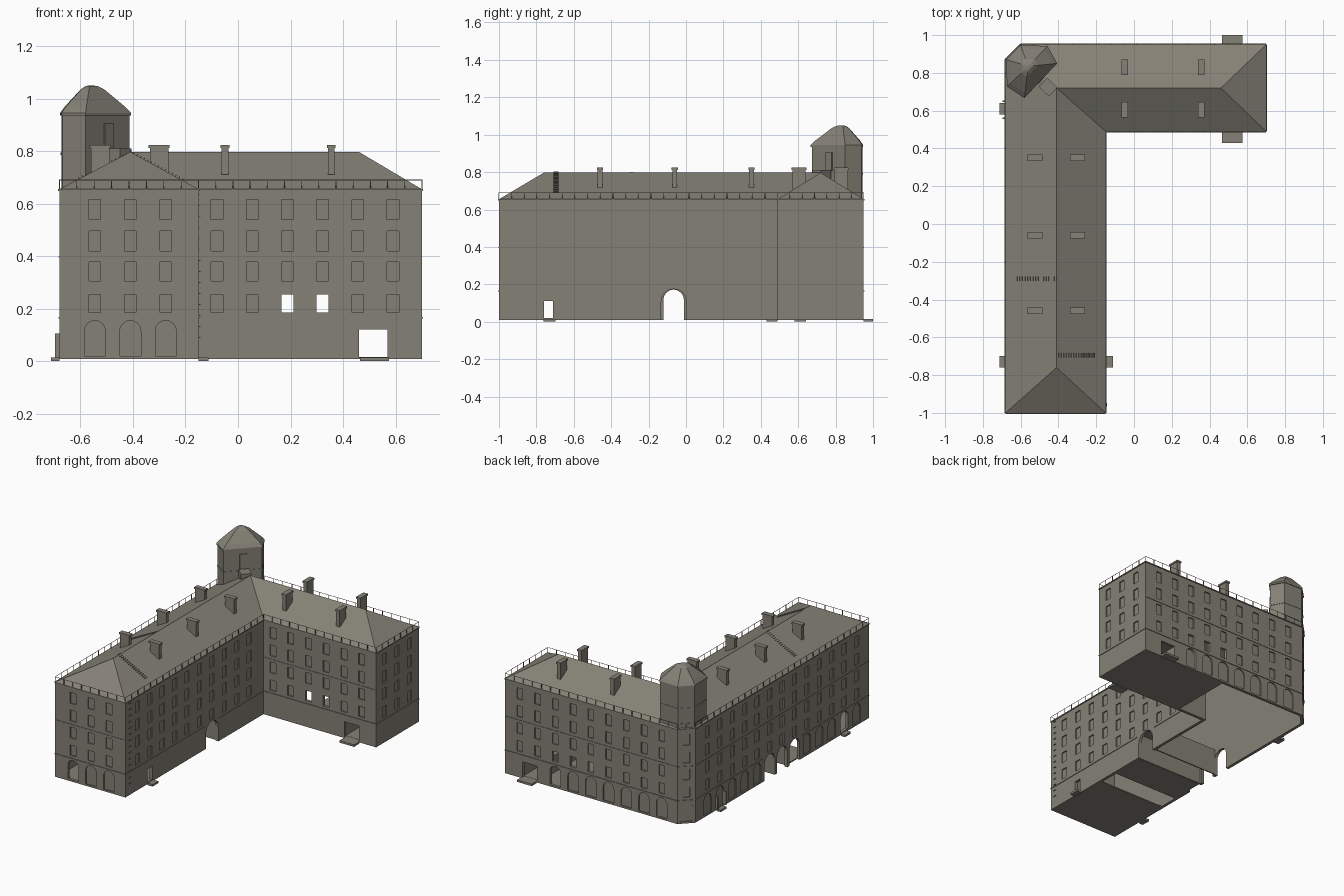
import bpy, bmesh, math
from mathutils import Vector, Matrix

if "Cube" in bpy.data.objects:
    bpy.data.objects.remove(bpy.data.objects["Cube"])

stone = bpy.data.materials.new("grey_stone")
stone.diffuse_color = (0.235, 0.22, 0.182, 1)
stone.use_nodes = True
stone.node_tree.nodes["Principled BSDF"].inputs["Base Color"].default_value = stone.diffuse_color

# Footprint, counter-clockwise: L shape with a chamfered back left corner
FOOT = [Vector(p) for p in [(-.68, -1), (-.15, -1), (-.15, .49), (.70, .49),
                            (.70, .95), (-.60, .95), (-.68, .87)]]
BASE, EAVE, RIDGE = .008, .655, .797
ROWS = [(.185, .255), (.305, .378), (.42, .495), (.54, .615)]
STEP = .134


def finish(name, bm, fix_normals=True):
    if fix_normals:
        bmesh.ops.recalc_face_normals(bm, faces=bm.faces)
    me = bpy.data.meshes.new(name)
    bm.to_mesh(me)
    bm.free()
    me.materials.append(stone)
    ob = bpy.data.objects.new(name, me)
    bpy.context.collection.objects.link(ob)
    return ob


def add_box(bm, c, s, rot=0.0, tilt=0.0):
    m = (Matrix.Translation(c) @ Matrix.Rotation(rot, 4, 'Z')
         @ Matrix.Rotation(tilt, 4, 'Y') @ Matrix.Diagonal((*s, 1)))
    bmesh.ops.create_cube(bm, size=1, matrix=m)


def boxes(name, items):
    bm = bmesh.new()
    for it in items:
        add_box(bm, *it)
    return finish(name, bm)


def edge(i):
    a, b = FOOT[i], FOOT[(i + 1) % len(FOOT)]
    t = (b - a).normalized()
    return a, b, t, Vector((t.y, -t.x))


def stack(name, rings, cap=True):
    """Skin a list of equal-length rings of points."""
    bm = bmesh.new()
    vs = [[bm.verts.new(p) for p in r] for r in rings]
    n = len(vs[0])
    for lo, hi in zip(vs, vs[1:]):
        for k in range(n):
            bm.faces.new((lo[k], lo[(k + 1) % n], hi[(k + 1) % n], hi[k]))
    if cap:
        bm.faces.new(vs[-1])
        bm.faces.new(vs[0][::-1])
    return finish(name, bm, cap)


# Hollow walls
walls = stack("walls", [[(p.x, p.y, z) for p in FOOT] for z in (BASE, EAVE)], cap=False)
mod = walls.modifiers.new("thickness", 'SOLIDIFY')
mod.thickness, mod.offset, mod.use_even_offset = .02, -1, True

# Openings: shallow recesses for windows, full cuts for open doors and passages
cut = bmesh.new()


def opening(i, s, w, z0, z1, arch=False, through=False):
    a, b, t, n = edge(i)
    if arch:
        r = w / 2
        prof = [(-r, z0), (r, z0)] + [(r * math.cos(q * math.pi / 8),
                z1 - r + r * math.sin(q * math.pi / 8)) for q in range(9)]
    else:
        prof = [(-w / 2, z0), (w / 2, z0), (w / 2, z1), (-w / 2, z1)]
    loops = []
    for d in (.01, -.04 if through else -.008):
        o = a + t * s + n * d
        loops.append([cut.verts.new((*(o + t * u), z)) for u, z in prof])
    cut.faces.new(loops[0])
    cut.faces.new(loops[1][::-1])
    m = len(prof)
    for k in range(m):
        cut.faces.new((loops[0][k], loops[1][k], loops[1][(k + 1) % m], loops[0][(k + 1) % m]))


def windows(i, cols, open_low=()):
    for k, s in enumerate(cols):
        for r, (z0, z1) in enumerate(ROWS):
            opening(i, s, .045, z0, z1, through=(r == 0 and k in open_low))


def arches(i, cols, open_cols=(), skip=()):
    for k, s in enumerate(cols):
        if k not in skip:
            opening(i, s, .08, .02, .155, True, k in open_cols)


front = [.135, .27, .405]
windows(0, front)
arches(0, front, open_cols=(0,))
windows(1, [.13 + STEP * k for k in range(10)])
opening(1, .265, .05, .02, .11, through=True)
opening(1, .935, .135, -.05, .175, True, True)
windows(2, [.07 + STEP * k for k in range(6)], open_low=(2, 3))
opening(2, .665, .11, .015, .12, through=True)
windows(3, [.09, .225, .36])
back = [.11 + STEP * k for k in range(9)]
windows(4, back, open_low=(2, 3, 4))
arches(4, back, open_cols=(2,), skip=(0, 1))
opening(4, .185, .11, .015, .12, through=True)
windows(5, [.0565])
arches(5, [.0565])
left = [.132 + STEP * k for k in range(13)]
windows(6, left)
arches(6, left, open_cols=(11,), skip=(5, 6, 7))
for k in (5, 6, 7):
    opening(6, left[k], .11, -.05, .172, True, True)
cutter = finish("opening_cutter", cut)
cutter.hide_render = True
mod = walls.modifiers.new("openings", 'BOOLEAN')
mod.operation, mod.solver, mod.object = 'DIFFERENCE', 'EXACT', cutter
bpy.context.view_layer.objects.active = walls
for m in list(walls.modifiers):
    bpy.ops.object.modifier_apply(modifier=m.name)
bpy.data.objects.remove(cutter)

# Hipped roof
bm = bmesh.new()
v = [bm.verts.new((p.x, p.y, EAVE)) for p in FOOT]
v += [bm.verts.new((x, y, RIDGE)) for x, y in [(-.41, -.76), (-.41, .72), (.46, .72)]]
for f in [(0, 1, 7), (1, 2, 8, 7), (2, 3, 9, 8), (3, 4, 9), (4, 5, 8, 9), (5, 6, 8), (6, 0, 7, 8)]:
    bm.faces.new([v[k] for k in f])
finish("roof", bm, False)


# Horizontal mouldings and roof railing
def strip(i, z, h, d, s0=0.0, s1=None):
    a, b, t, n = edge(i)
    s1 = (b - a).length if s1 is None else s1
    c = a + t * (s0 + s1) / 2 + n * d / 2
    return ((c.x, c.y, z), (s1 - s0, d, h), math.atan2(t.y, t.x))


bands = [strip(i, .165, .006, .004) for i in (0, 2, 3, 4, 5)]
bands += [strip(1, .165, .006, .004, 0, .85), strip(1, .165, .006, .004, 1.02, 1.49)]
bands += [strip(6, .165, .006, .004, 0, .72), strip(6, .165, .006, .004, 1.15, 1.87)]
bands += [strip(i, .397, .005, .003) for i in (0, 2, 4, 5, 6)]
bands += [strip(i, .652, .006, .005) for i in range(7)]
boxes("wall_mouldings", bands)

rail = []
for i in range(7):
    a, b, t, n = edge(i)
    rail.append(strip(i, .69, .002, .002))
    count = max(1, round((b - a).length / .067))
    for k in range(count):
        p = a + (b - a) * k / count
        rail.append(((p.x, p.y, .672), (.003, .003, .036)))
boxes("eave_railing", rail)

# Chimneys, each with a slim cap
stacks = []
for y in (.35, -.06, -.46):
    for x in (-.525, -.30):
        stacks += [((x, y, .765), (.07, .026, .11)), ((x, y, .818), (.08, .034, .012))]
for x in (-.05, .355):
    for y in (.83, .605):
        stacks += [((x, y, .765), (.026, .07, .11)), ((x, y, .818), (.034, .08, .012))]
boxes("chimneys", stacks)

# Corner tower: six-sided, one long face towards the courtyard
TOWER = [(-.58, .67), (-.41, .85), (-.46, .94), (-.60, .945), (-.675, .87), (-.67, .73)]
MID = (-.56, .835)


def ring(scale, z):
    return [(MID[0] + (x - MID[0]) * scale, MID[1] + (y - MID[1]) * scale, z) for x, y in TOWER]


stack("tower", [ring(.98, .64), ring(.98, .94)])
stack("tower_cornice", [ring(1.0, .786), ring(1.0, .794)])
stack("tower_roof", [ring(1.02, .935), ring(1.02, .945), ring(.86, .97), ring(.34, 1.035),
                     ring(.18, 1.047), ring(.06, 1.05)])
face45 = math.radians(46.6)
boxes("tower_window", [((-.492, .763, .855), (.05, .008, .10), face45)])
boxes("tower_dormer", [((-.455, .725, .775), (.065, .075, .07), face45)])

# Ladders on the roof slopes and on the courtyard wall
slope = math.atan2(RIDGE - EAVE, .27)
rungs = []
for k in range(16):
    f = k / 15
    rungs.append(((-.62 + .21 * f, -.29, .690 + .107 * f), (.004, .026, .006), 0, -slope))
    rungs.append(((-.41 + .20 * f, -.695, .800 - .107 * f), (.004, .026, .006), 0, slope))
for k in range(14):
    rungs.append(((-.145, -.957, .09 + .042 * k), (.006, .02, .003)))
boxes("ladders", rungs)

# Door steps and gate ramps
boxes("door_steps", [
    ((-.695, -.73, .008), (.032, .062, .014)), ((-.695, .61, .008), (.032, .062, .014)),
    ((-.131, -.73, .008), (.038, .062, .014)),
    ((.52, .975, .008), (.11, .05, .014)), ((.52, .46, .008), (.11, .06, .014))])
boxes("door_surround", [((-.688, .605 + d, .06), (.016, .008, .09)) for d in (-.045, .045)])

# Ground floor slabs, passage walls and ceilings
boxes("ground_floors", [
    ((.365, .72, .012), (.63, .42, .008)),
    ((-.415, -.75, .012), (.49, .46, .008)),
    ((-.415, -.26, .012), (.49, .24, .008))])
boxes("passage_walls", [
    ((-.415, -.14, .10), (.49, .008, .18)), ((-.415, .012, .10), (.49, .008, .18)),
    ((-.415, -.064, .186), (.49, .16, .006)),
    ((.451, .72, .07), (.008, .42, .11)), ((.579, .72, .07), (.008, .42, .11)),
    ((.515, .72, .128), (.136, .42, .006))])
